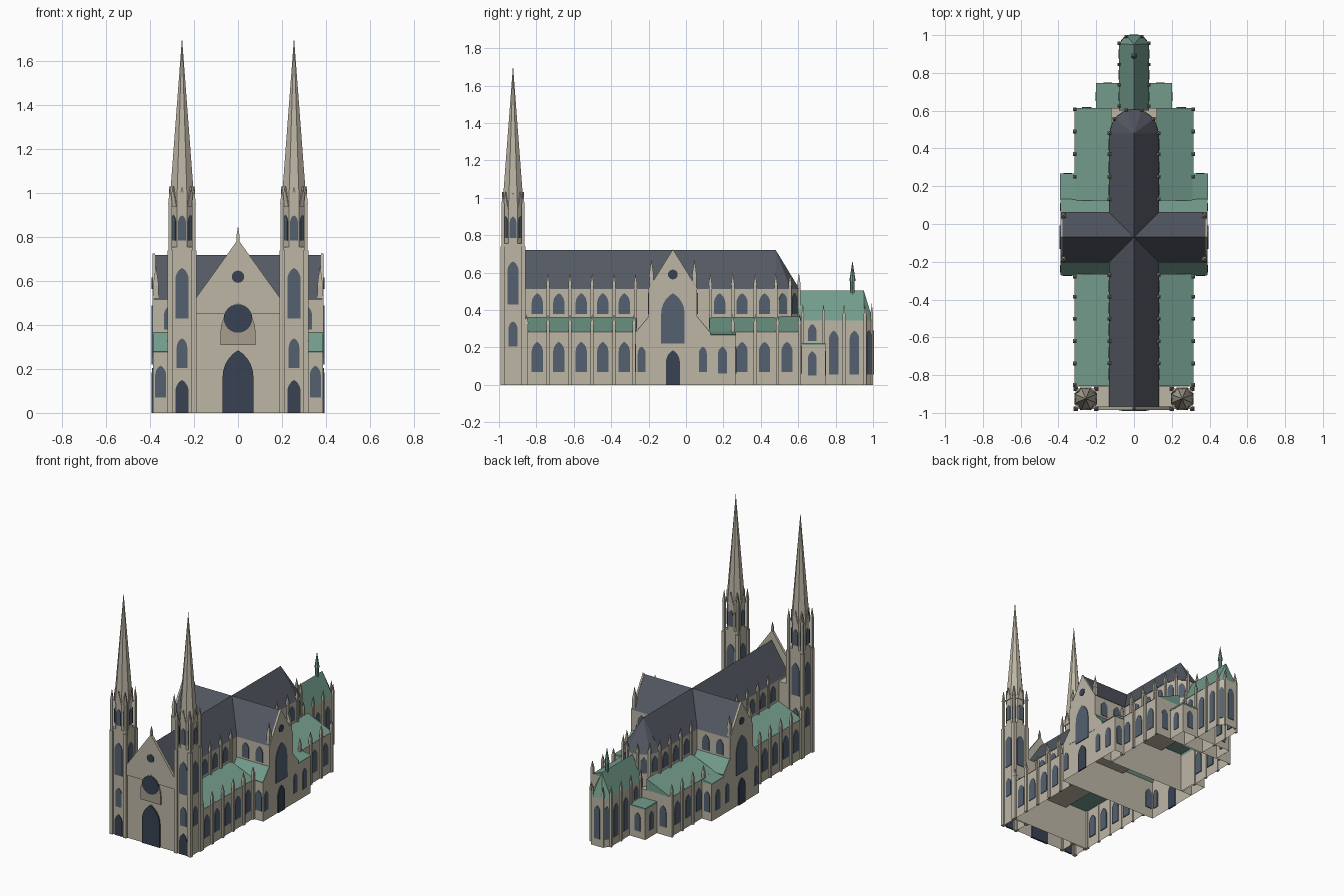
import bpy, bmesh
from math import sin, cos, pi, radians, sqrt

if "Cube" in bpy.data.objects:
    bpy.data.objects.remove(bpy.data.objects["Cube"])

COL = {"stone": (.51, .47, .38, 1), "panel": (.38, .34, .27, 1), "slate": (.09, .10, .125, 1),
       "copper": (.17, .33, .26, 1), "glass": (.09, .12, .165, 1), "door": (.04, .055, .085, 1)}
MAT = {}
for k, c in COL.items():
    MAT[k] = bpy.data.materials.new(k)
    MAT[k].diffuse_color = c
parts = {}


def add(name, verts, faces, mat="stone"):
    v, f, _ = parts.setdefault(name, ([], [], mat))
    o = len(v)
    v.extend(verts)
    f.extend([[i + o for i in q] for q in faces])


def prism(name, pts, axis, a, b, mat="stone", skip=(), caps=(True, True)):
    """Extrude a 2D profile along an axis; skip lists profile edges left open."""
    put = {"x": lambda p, t: (t, p[0], p[1]), "y": lambda p, t: (p[0], t, p[1]),
           "z": lambda p, t: (p[0], p[1], t)}[axis]
    n = len(pts)
    faces = [(i, (i + 1) % n, n + (i + 1) % n, n + i) for i in range(n) if i not in skip]
    if caps[0]:
        faces.append(tuple(range(n))[::-1])
    if caps[1]:
        faces.append(tuple(range(n, 2 * n)))
    add(name, [put(p, a) for p in pts] + [put(p, b) for p in pts], faces, mat)


def box(name, x0, x1, y0, y1, z0, z1, mat="stone", floor=True):
    prism(name, [(x0, y0), (x1, y0), (x1, y1), (x0, y1)], "z", z0, z1, mat, caps=(floor, True))


def ngon(cx, cy, r, n, off=0.0):
    return [(cx + r * cos(off + 2 * pi * i / n), cy + r * sin(off + 2 * pi * i / n)) for i in range(n)]


def cone(name, pts, z, apex, mat="stone"):
    n = len(pts)
    add(name, [(p[0], p[1], z) for p in pts] + [apex],
        [(i, (i + 1) % n, n) for i in range(n)] + [tuple(range(n))[::-1]], mat)


def pinnacle(name, x, y, z0, z1, z2, w, mat="stone"):
    box(name, x - w / 2, x + w / 2, y - w / 2, y + w / 2, z0, z1, mat)
    cone(name, ngon(x, y, w * .82, 4, pi / 4), z1, (x, y, z2), mat)


def panel(name, x, y, ang, prof, mat, d=.004):
    """Upright slab with a (u, z) profile facing the given angle in degrees."""
    c, s = cos(radians(ang)), sin(radians(ang))
    n = len(prof)
    vs = [(x - s * u + c * t, y + c * u + s * t, z) for t in (-.006, d) for u, z in prof]
    add(name, vs, [(i, (i + 1) % n, n + (i + 1) % n, n + i) for i in range(n)]
        + [tuple(range(n))[::-1], tuple(range(n, 2 * n))], mat)


def arch(w, z0, z1, k=5):
    zs = z1 - w * sqrt(3) / 2
    right = [(-w / 2 + w * cos(pi / 3 * i / k), zs + w * sin(pi / 3 * i / k)) for i in range(k + 1)]
    return [(-w / 2, z0), (w / 2, z0)] + right + [(-u, z) for u, z in right[-2::-1]]


def window(x, y, ang, z0, z1, w, name="windows", mat="glass", d=.004):
    panel(name, x, y, ang, arch(w, z0, z1), mat, d)


# Nave and apse upper walls with slate roof
arc = [(.13 * cos(pi * i / 5), .48 + .13 * sin(pi * i / 5)) for i in range(6)]
prism("nave_walls", [(-.13, -.97), (.13, -.97)] + arc, "z", .25, .515)
prism("nave_roof", [(-.133, .513), (.133, .513), (0, .72)], "y", -.975, .48, "slate")
cone("apse_roof", [(x * 1.02, .48 + (y - .48) * 1.02) for x, y in arc], .513, (0, .48, .72), "slate")
for i in range(5):
    (x0, y0), (x1, y1) = arc[i], arc[i + 1]
    window((x0 + x1) / 2, (y0 + y1) / 2, 18 + 36 * i, .38, .49, .045)
for x, y in arc:
    pinnacle("apse_pinnacles", x, y, .3, .535, .6, .016)

# Transept: upper arms, gables, roof and lean-to flanks
prism("transept_walls", [(-.2, .25), (.06, .25), (.06, .515), (-.2, .515)], "x", -.385, .385)
prism("transept_roof", [(-.203, .513), (.063, .513), (-.07, .718)], "x", -.385, .385, "slate")
prism("transept_base", [(-.27, 0), (-.27, .275), (-.2, .36), (.06, .36), (.13, .275), (.13, 0)],
      "x", -.388, .388, skip=(5,))
for p in ([(-.272, .28), (-.2, .366), (-.2, .352), (-.268, .272)],
          [(.132, .28), (.06, .366), (.06, .352), (.128, .272)]):
    prism("transept_lean_to_roof", p, "x", -.387, .387, "copper")

# Aisles, open below, on both sides of the transept
for y0, y1 in ((-.86, -.27), (.13, .615)):
    box("aisle_walls", -.31, .31, y0, y1, 0, .285, floor=False)
box("ambulatory_walls", -.2, .2, .61, .745, 0, .216, floor=False)
box("ambulatory_roof", -.202, .202, .61, .747, .214, .225, "copper")

# Lady chapel at the east end
plan = [(-.077, .6), (.077, .6), (.077, .955), (.04, 1.0), (-.04, 1.0), (-.077, .955)]
prism("east_chapel_walls", plan, "z", 0, .345, caps=(False, True))
add("east_chapel_roof", [(x * 1.03, y, .344) for x, y in plan] + [(0, .6, .505), (0, .95, .505)],
    [(0, 1, 6), (1, 2, 7, 6), (2, 3, 7), (3, 4, 7), (4, 5, 7), (5, 0, 6, 7), (5, 4, 3, 2, 1, 0)], "copper")
window(0, 1.0, 90, .055, .29, .045)
prism("chapel_fleche", ngon(0, .89, .012, 8), "z", .47, .56, "copper")
cone("chapel_fleche", ngon(0, .89, .017, 8), .555, (0, .89, .665), "copper")

# West front between the towers
box("west_front", -.2, .2, -.975, -.86, 0, .5, floor=False)
prism("west_gable", [(-.19, .45), (.19, .45), (.19, .525), (0, .79), (-.19, .525)], "y", -.984, -.966)
pinnacle("gable_finial", 0, -.975, .765, .8, .85, .014)
window(0, -.976, -90, 0, .285, .14, "main_door", "door", .008)
window(0, -.984, -90, .31, .505, .16, "rose_surround", "panel", .003)
panel("rose_window", 0, -.984, -90, ngon(0, .43, .065, 24), "door", .006)
panel("gable_oculus", 0, -.984, -90, ngon(0, .62, .028, 20), "door", .005)

for s in (1, -1):
    side = 0 if s > 0 else 180
    # Aisle roofs, windows, buttresses and clerestory
    for y0, y1 in ((-.857, -.265), (.125, .615)):
        prism("aisle_roof", [(s * .12, .283), (s * .314, .283), (s * .12, .365)], "y", y0, y1, "copper")
    for y in (-.795, -.68, -.56, -.445, -.33, .18, .30, .42):
        window(s * .13, y, side, .38, .49, .06)
    for y in (-.795, -.68, -.56, -.445, -.33, .30, .42, .54):
        window(s * .31, y, side, .07, .23, .06)
    for y in (-.852, -.738, -.62, -.502, -.385, -.278, .25, .37, .49, .607):
        pinnacle("aisle_buttresses", s * .313, y, 0, .325, .38, .017)
    for y in (-.738, -.62, -.502, -.385, -.27, .13, .25, .37):
        pinnacle("clerestory_buttresses", s * .132, y, .3, .535, .6, .016)
    window(s * .25, .615, 90, .06, .21, .05)

    # Transept end: gable, door, windows, pinnacles
    prism("transept_gable", [(-.2, .25), (.06, .25), (.06, .515), (-.07, .725), (-.2, .515)],
          "x", s * .378, s * .39)
    window(s * .39, -.07, side, 0, .185, .075, "transept_doors", "door")
    window(s * .39, -.07, side, .22, .49, .125)
    panel("transept_oculus", s * .39, -.07, side, ngon(0, .59, .026, 20), "door")
    for y in (-.185, .045):
        pinnacle("transept_pinnacles", s * .374, y, .5, .58, .675, .022)
    for y in (-.237, .09):
        window(s * .388, y, side, .07, .205, .042)
    for x in (.2, .31):
        window(s * x, -.2, -90, .38, .49, .055)
        window(s * x, .06, 90, .38, .49, .055)
    window(s * .352, -.27, -90, .07, .215, .05)

    # Side chapel beside the choir
    box("side_chapel_walls", min(s * .3, s * .388), max(s * .3, s * .388), .13, .265, 0, .265, floor=False)
    prism("side_chapel_roof", [(s * .3, .262), (s * .391, .262), (s * .391, .268), (s * .3, .287)],
          "y", .13, .268, "copper")
    window(s * .388, .195, side, .06, .205, .05)
    window(s * .352, .265, 90, .06, .205, .045)

    # East chapel and ambulatory windows, buttresses
    window(s * .2, .675, side, .05, .18, .045)
    window(s * .14, .745, 90, .05, .18, .045)
    window(s * .077, .675, side, .235, .325, .045)
    for y in (.79, .9):
        window(s * .077, y, side, .055, .29, .05)
    window(s * .0585, .9775, 39.4 if s > 0 else 140.6, .055, .29, .03)
    for x, y in ((.08, .735), (.08, .845), (.08, .957), (.041, .993)):
        pinnacle("east_chapel_buttresses", s * x, y, 0, .37, .435, .014)
    pinnacle("east_chapel_buttresses", s * .08, .625, .2, .37, .435, .014)

    # Tower: shaft, corner piers, octagonal belfry, gablets and spire
    cx, cy = s * .255, -.925
    box("tower_shafts", cx - .055, cx + .055, cy - .055, cy + .055, 0, .755, floor=False)
    for dx in (-.054, .054):
        for dy in (-.054, .054):
            box("tower_corner_piers", cx + dx - .012, cx + dx + .012, cy + dy - .012, cy + dy + .012, 0, .74)
            pinnacle("tower_pinnacles", cx + dx, cy + dy, .74, .95, 1.035, .016)
    prism("belfries", ngon(cx, cy, .055 / cos(pi / 8), 8, pi / 8), "z", .75, .95)
    cone("spires", ngon(cx, cy, .0575 / cos(pi / 8), 8, pi / 8), .945, (cx, cy, 1.71))
    for i in range(8):
        a = i * pi / 4
        px, py = cx + .055 * cos(a), cy + .055 * sin(a)
        panel("belfry_gablets", px, py, i * 45, [(-.023, .94), (.023, .94), (0, 1.03)], "stone", .005)
        window(px, py, i * 45, .785, .9, .035 if i % 2 == 0 else .03)
    for a in (0, 90, 180, 270):
        px, py = cx + .055 * cos(radians(a)), cy + .055 * sin(radians(a))
        window(px, py, a, .43, .66, .06)
        window(px, py, a, .205, .34, .048)
    window(cx, cy - .055, -90, 0, .15, .06, "tower_doors", "door")

# Turn the collected parts into objects
for name, (v, f, mat) in parts.items():
    me = bpy.data.meshes.new(name)
    me.from_pydata(v, [], f)
    bm = bmesh.new()
    bm.from_mesh(me)
    bmesh.ops.recalc_face_normals(bm, faces=bm.faces)
    bm.to_mesh(me)
    bm.free()
    me.materials.append(MAT[mat])
    bpy.context.collection.objects.link(bpy.data.objects.new(name, me))

for m in bpy.data.materials:
    if m.users and not m.is_grease_pencil:
        m.use_nodes = True
        m.node_tree.nodes["Principled BSDF"].inputs["Base Color"].default_value = m.diffuse_color
